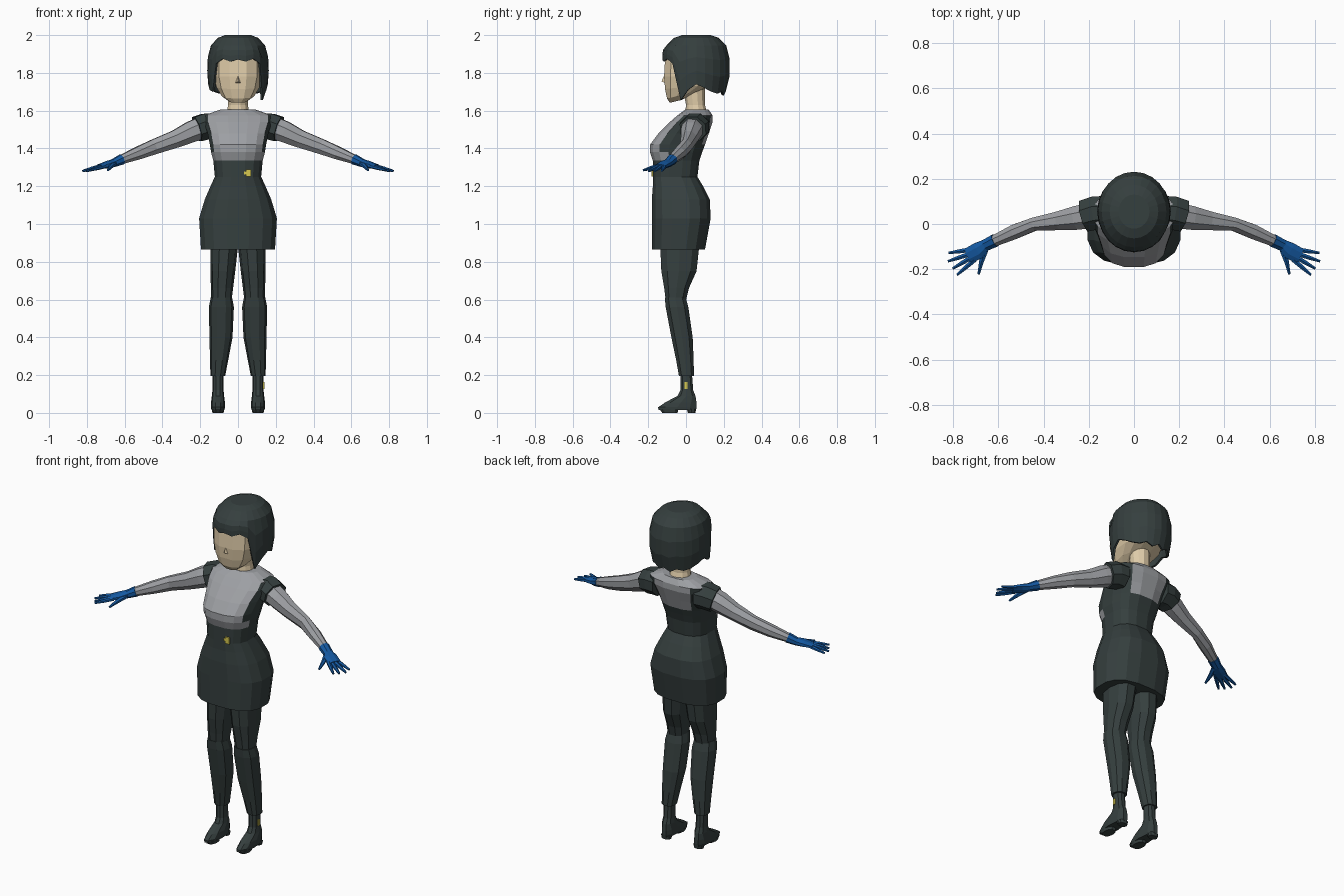
import bpy, bmesh, math
from mathutils import Vector

if "Cube" in bpy.data.objects:
    bpy.data.objects.remove(bpy.data.objects["Cube"])


def material(name, rgb):
    m = bpy.data.materials.new(name)
    m.diffuse_color = (*rgb, 1)
    m.use_nodes = True
    m.node_tree.nodes["Principled BSDF"].inputs["Base Color"].default_value = m.diffuse_color
    return m


DARK = material("dark_green_cloth", (0.036, 0.050, 0.049))
GREY = material("grey_blouse", (0.34, 0.35, 0.37))
SKIN = material("skin", (0.75, 0.61, 0.40))
BLUE = material("blue_glove", (0.007, 0.10, 0.36))
GOLD = material("yellow_badge", (0.68, 0.58, 0.08))


def make(name, bm, mats, rule=None):
    bmesh.ops.recalc_face_normals(bm, faces=bm.faces)
    if rule:
        for f in bm.faces:
            f.material_index = rule(f.calc_center_median())
    me = bpy.data.meshes.new(name)
    bm.to_mesh(me)
    bm.free()
    for m in mats:
        me.materials.append(m)
    ob = bpy.data.objects.new(name, me)
    bpy.context.collection.objects.link(ob)
    return ob


def loft(name, rings, mats, rule=None, caps=(True, True)):
    """Skin a list of equal-length point loops."""
    bm = bmesh.new()
    vs = [[bm.verts.new(p) for p in r] for r in rings]
    n = len(vs[0])
    for a, b in zip(vs, vs[1:]):
        for i in range(n):
            j = (i + 1) % n
            bm.faces.new((a[i], a[j], b[j], b[i]))
    if caps[0]:
        bm.faces.new(vs[0])
    if caps[1]:
        bm.faces.new(vs[-1])
    return make(name, bm, mats, rule)


def oval(z, w, yf, yb, cx=0, n=12, p=2.0, tilt=0):
    """Horizontal rounded loop, from front yf to back yb."""
    out = []
    for i in range(n):
        a = 2 * math.pi * (i + 0.5) / n
        s, c = math.sin(a), math.cos(a)
        x = math.copysign(abs(s) ** (2 / p), s)
        y = math.copysign(abs(c) ** (2 / p), c)
        k = max(abs(math.cos(math.pi / n)), 0.9)
        yy = (yf + yb) / 2 - y / k * (yb - yf) / 2
        out.append((cx + x / k * w, yy, z + tilt * (yy - yf)))
    return out


def tube(name, path, mats, sx=1, n=8):
    """Path of (x, y, z, horizontal radius, vertical radius), mirrored by sx."""
    pts = [Vector(q[:3]) for q in path]
    rings = []
    for i, q in enumerate(path):
        d = (pts[min(i + 1, len(pts) - 1)] - pts[max(i - 1, 0)]).normalized()
        side = d.cross(Vector((0, 0, 1))).normalized()
        up = side.cross(d)
        ring = []
        for k in range(n):
            a = 2 * math.pi * (k + 0.5) / n
            v = pts[i] + side * math.cos(a) * q[3] + up * math.sin(a) * q[4]
            ring.append((v.x * sx, v.y, v.z))
        rings.append(ring)
    return loft(name, rings, mats)


# Pinafore dress and blouse body
def dress_rule(c):
    if c.z > 1.575:
        return 1
    if c.y < 0.0:
        return int(c.z > 1.33 and abs(c.x) < 0.135 + max(0, c.z - 1.48) * 0.4)
    return int(c.z > 1.40 + max(0, abs(c.x) - 0.04) * 1.1 and abs(c.x) < 0.13)


body = [(0.865, .195, -.18, .10), (1.03, .205, -.18, .13), (1.13, .175, -.18, .125),
        (1.20, .145, -.175, .09), (1.25, .122, -.175, .06), (1.335, .130, -.175, .07),
        (1.38, .142, -.19, .085), (1.42, .148, -.19, .10), (1.48, .160, -.145, .12),
        (1.54, .180, -.085, .14), (1.575, .180, -.045, .14), (1.605, .095, -.005, .12)]
loft("dress_body", [oval(*r, n=16, p=2.6) for r in body], [DARK, GREY], dress_rule)

# Neck and head
loft("neck", [oval(1.58, .062, -.005, .115), oval(1.63, .052, .0, .10),
              oval(1.74, .055, -.02, .10)], [SKIN])
head = [(1.642, .045, -.085, -.02, .25), (1.665, .085, -.10, .06, .22),
        (1.715, .113, -.11, .15, .10), (1.78, .128, -.115, .18, 0),
        (1.87, .13, -.11, .19, 0), (1.93, .11, -.08, .17, 0)]
loft("head", [oval(z, w, f, b, p=2.5, tilt=t) for z, w, f, b, t in head], [SKIN])
bm = bmesh.new()
v = [bm.verts.new(p) for p in [(-.018, -.108, 1.745), (.018, -.108, 1.745),
                               (0, -.108, 1.80), (0, -.13, 1.755)]]
for t in ((0, 1, 3), (1, 2, 3), (2, 0, 3), (0, 2, 1)):
    bm.faces.new([v[i] for i in t])
make("nose", bm, [SKIN])

# Bobbed hair: one cap whose hem follows the fringe, front locks and nape
HEM = [1.87, 1.86, 1.875, 1.85, 1.655, 1.71, 1.74, 1.72, 1.70, 1.69, 1.70, 1.68, 1.70]


def hair_point(i, z, s):
    a = math.radians(15 * i)
    back = max(0, -math.cos(a))
    if z < 1.80:
        s *= 1 - (1.80 - z) * (0.5 + 0.9 * back)
    return (math.sin(a) * .163 * s, .055 - math.cos(a) * .18 * s, z)


rings = [[hair_point(i, z, s) for i in range(24)]
         for z, s in ((2.0, .42), (1.985, .66), (1.945, .88))]
for t in (0.3, 0.65, 1.0):
    ring = []
    for i in range(24):
        b = HEM[min(i, 24 - i)]
        if i == 20:          # shorter lock on one side
            b = 1.70
        ring.append(hair_point(i, 1.945 + (b - 1.945) * t, .95 + .05 * min(1, t * 2)))
    rings.append(ring)
hair = loft("hair", rings, [DARK], caps=(True, False))
mod = hair.modifiers.new("thickness", 'SOLIDIFY')
mod.thickness = 0.012
mod.offset = -1

FINGERS = [((.72, -.113, 1.308), (.82, -.128, 1.282)), ((.725, -.132, 1.306), (.823, -.165, 1.28)),
           ((.72, -.148, 1.305), (.802, -.197, 1.28)), ((.705, -.158, 1.305), (.783, -.225, 1.285))]
LEG = [(.95, .085, .08, -.13, .08), (.87, .073, .068, -.135, .068), (.75, .080, .062, -.13, .055),
       (.66, .085, .056, -.115, .015), (.58, .088, .050, -.105, -.005)]
BOOT = [(.61, .088, .054, -.112, -.002), (.56, .088, .063, -.107, .012), (.40, .090, .058, -.077, .035),
        (.28, .100, .046, -.052, .04), (.195, .107, .037, -.037, .042)]
SHOE = [(.20, .106, .028, -.03, .032), (.12, .106, .028, -.03, .038), (.09, .106, .031, -.045, .05),
        (.055, .106, .035, -.11, .055), (.03, .106, .035, -.147, .055), (.015, .106, .033, -.145, .053)]

for sx, tag in ((-1, "left"), (1, "right")):
    def stack(name, rows, n=10):
        loft(f"{tag}_{name}", [oval(z, w, f, b, cx * sx, n, 2.3) for z, cx, w, f, b in rows], [DARK])

    # Shoulder cap and blouse sleeve
    tube(f"{tag}_shoulder_cap", [(.13, .05, 1.515, .080, .075), (.175, .048, 1.515, .080, .075),
                                 (.218, .036, 1.502, .076, .072)], [DARK], sx)
    tube(f"{tag}_sleeve", [(.18, .04, 1.515, .062, .062), (.25, .028, 1.487, .057, .060),
                           (.33, .015, 1.45, .045, .050), (.44, .0, 1.41, .032, .043),
                           (.53, -.035, 1.375, .035, .036), (.63, -.08, 1.336, .026, .024)], [GREY], sx)
    # Glove
    tube(f"{tag}_glove_palm", [(.615, -.073, 1.342, .031, .029), (.66, -.095, 1.322, .028, .022),
                               (.69, -.118, 1.314, .040, .020), (.735, -.142, 1.303, .038, .013)], [BLUE], sx)
    for k, (a, b) in enumerate(FINGERS):
        m = [(a[i] + b[i]) / 2 for i in range(3)]
        tube(f"{tag}_finger_{k + 1}", [(*a, .012, .011), (*m, .0105, .010), (*b, .006, .006)], [BLUE], sx, 6)
    tube(f"{tag}_thumb", [(.655, -.11, 1.318, .014, .014), (.675, -.165, 1.302, .012, .012),
                          (.688, -.222, 1.285, .006, .006)], [BLUE], sx, 6)
    # Leg, boot shaft and shoe
    stack("leg", LEG)
    stack("boot_shaft", BOOT)
    stack("shoe", SHOE)
    stack("shoe_sole", [(.02, .106, .032, -.14, -.04), (0, .106, .028, -.125, -.045)])
    stack("shoe_heel", [(.02, .106, .030, .005, .053), (0, .106, .026, .01, .05)])


def plate(name, pos, size, mat):
    bm = bmesh.new()
    bmesh.ops.create_cube(bm, size=1)
    for v in bm.verts:
        v.co = Vector([v.co[i] * size[i] + pos[i] for i in range(3)])
    make(name, bm, [mat])


# Yellow badge on the dress and tag on the boot
plate("dress_badge", (.055, -.178, 1.27), (.026, .008, .038), GOLD)
plate("dress_badge_tab", (.038, -.178, 1.27), (.014, .008, .014), GOLD)
plate("boot_tag", (.136, .0, .145), (.008, .014, .035), GOLD)
